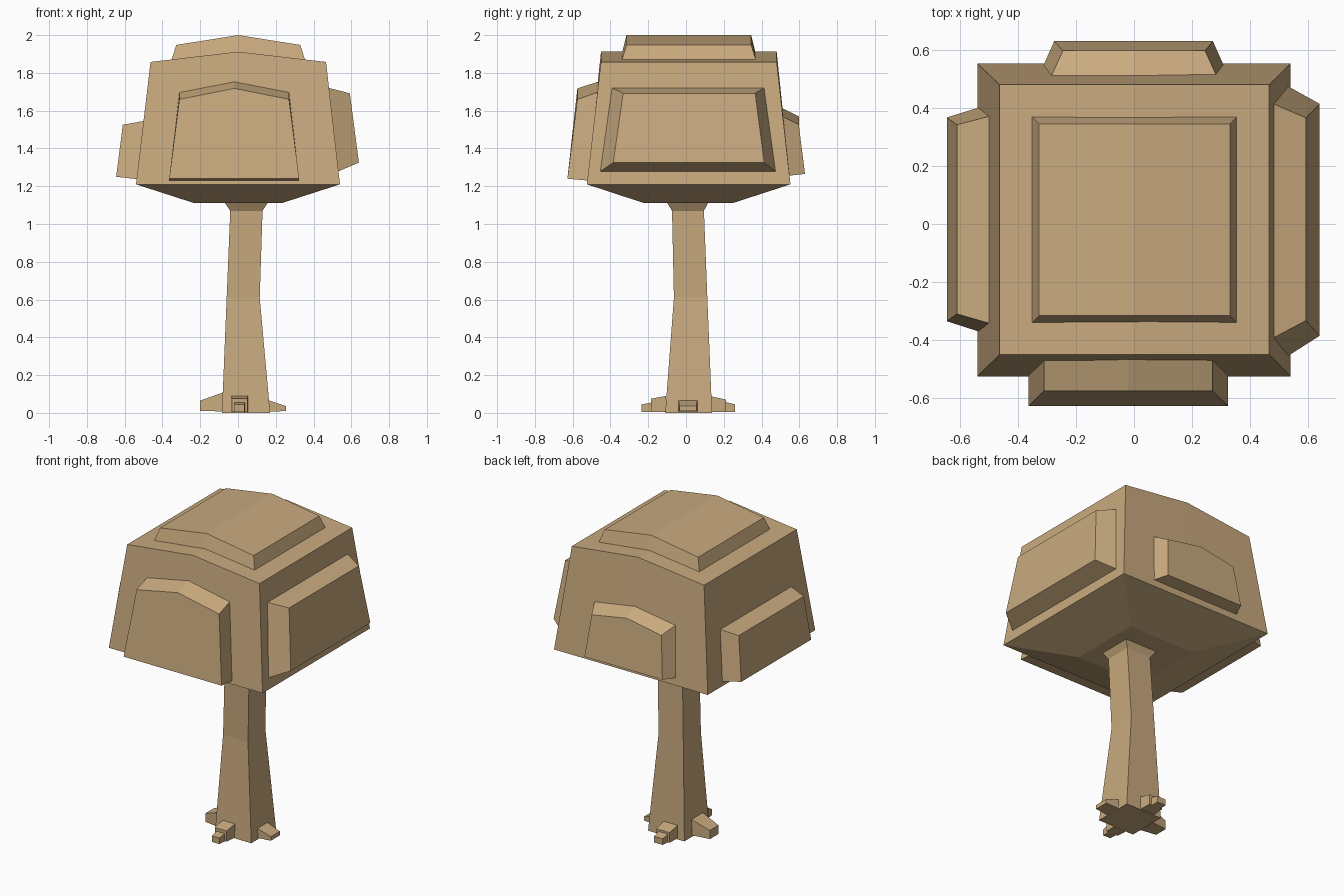
import bpy, bmesh

if "Cube" in bpy.data.objects:
    bpy.data.objects.remove(bpy.data.objects["Cube"])

tan = bpy.data.materials.new("tan")
tan.diffuse_color = (0.58, 0.40, 0.21, 1)
tan.use_nodes = True
tan.node_tree.nodes["Principled BSDF"].inputs["Base Color"].default_value = tan.diffuse_color


def loft(name, rings, caps):
    """Skin a stack of matching point rings; caps = (start faces, end faces)."""
    bm = bmesh.new()
    loops = [[bm.verts.new(p) for p in ring] for ring in rings]
    n = len(loops[0])
    for a, b in zip(loops, loops[1:]):
        for i in range(n):
            j = (i + 1) % n
            bm.faces.new((a[i], a[j], b[j], b[i]))
    for loop, faces in zip((loops[0], loops[-1]), caps):
        for f in faces:
            bm.faces.new([loop[i] for i in f])
    bmesh.ops.recalc_face_normals(bm, faces=bm.faces)
    mesh = bpy.data.meshes.new(name)
    bm.to_mesh(mesh)
    bm.free()
    mesh.materials.append(tan)
    ob = bpy.data.objects.new(name, mesh)
    bpy.context.collection.objects.link(ob)
    return ob


def slab(x0, x1, y0, y1, z, ridge):
    """Horizontal ring with a raised centre line running along y."""
    m = (x0 + x1) / 2
    return [(x0, y0, z), (m, y0, ridge), (x1, y0, z),
            (x1, y1, z), (m, y1, ridge), (x0, y1, z)]


def gable(xb0, xb1, xt0, xt1, yb, yt, zb, zt, ridge):
    """Upright ring facing y: flat bottom, peaked top."""
    return [(xb0, yb, zb), (xb1, yb, zb), (xt1, yt, zt),
            ((xt0 + xt1) / 2, yt, ridge), (xt0, yt, zt)]


def side(xb, xt, yb0, yb1, yt0, yt1, zb, zt):
    """Upright four-sided ring facing x."""
    return [(xb, yb0, zb), (xb, yb1, zb), (xt, yt1, zt), (xt, yt0, zt)]


def rect(x0, x1, y0, y1, z):
    return [(x0, y0, z), (x1, y0, z), (x1, y1, z), (x0, y1, z)]


QUAD, PENT = [(0, 1, 2, 3)], [(0, 1, 2, 3, 4)]
SPLIT = [(0, 1, 4, 5), (1, 2, 3, 4)]

# Main canopy block with tapered underside and ridged roof
loft("canopy", [slab(-.23, .23, -.22, .245, 1.11, 1.11),
                slab(-.54, .54, -.525, .553, 1.21, 1.21),
                slab(-.463, .466, -.45, .48, 1.858, 1.912)], (SPLIT, SPLIT))

# Raised leaf pads on the roof and the four sides
loft("top_pad", [slab(-.352, .355, -.34, .37, 1.868, 1.90),
                 slab(-.327, .33, -.315, .345, 1.948, 2.0)], ([], SPLIT))
loft("front_pad", [gable(-.364, .324, -.31, .27, -.52, -.46, 1.23, 1.70, 1.755),
                   gable(-.364, .324, -.31, .27, -.628, -.575, 1.24, 1.66, 1.718)], ([], PENT))
loft("back_pad", [gable(-.315, .312, -.287, .287, .54, .505, 1.255, 1.572, 1.615),
                  gable(-.275, .272, -.245, .245, .63, .597, 1.265, 1.526, 1.57)], ([], PENT))
loft("right_pad", [side(.53, .475, -.455, .475, -.395, .416, 1.278, 1.722),
                   side(.64, .592, -.385, .414, -.333, .366, 1.325, 1.692)], ([], QUAD))
loft("left_pad", [side(-.53, -.495, -.372, .403, -.343, .372, 1.237, 1.546),
                  side(-.645, -.61, -.335, .367, -.31, .342, 1.25, 1.525)], ([], QUAD))

# Four-sided trunk with a flared neck
loft("trunk", [rect(-.085, .17, -.11, .138, 0),
               rect(-.06, .115, -.064, .113, .61),
               rect(-.041, .13, -.074, .095, 1.07),
               rect(-.07, .157, -.10, .117, 1.112)], (QUAD, []))


def root(name, axis, sections):
    """Root made of sections (distance, side min, side max, bottom, top)."""
    rings = []
    for d, a, b, z0, z1 in sections:
        ring = [(a, z0), (b, z0), (b, z1), (a, z1)]
        rings.append([(d, s, z) if axis == "x" else (s, d, z) for s, z in ring])
    loft(name, rings, ([], QUAD))


# Roots: single wedges left and right, stepped ones front and back
root("left_root", "x", [(-.08, -.055, .06, .008, .108), (-.2, -.04, .045, .01, .065)])
root("right_root", "x", [(.165, -.04, .06, .006, .066), (.255, -.035, .055, .01, .036)])
root("front_root", "y", [(-.105, -.035, .052, .004, .09), (-.185, -.033, .05, .006, .075)])
root("front_root_tip", "y", [(-.18, -.02, .036, .004, .055), (-.235, -.018, .034, .006, .045)])
root("back_root", "y", [(.13, -.035, .065, .004, .088), (.212, -.033, .06, .006, .07)])
root("back_root_tip", "y", [(.208, -.02, .045, .004, .058), (.26, -.018, .042, .006, .045)])
